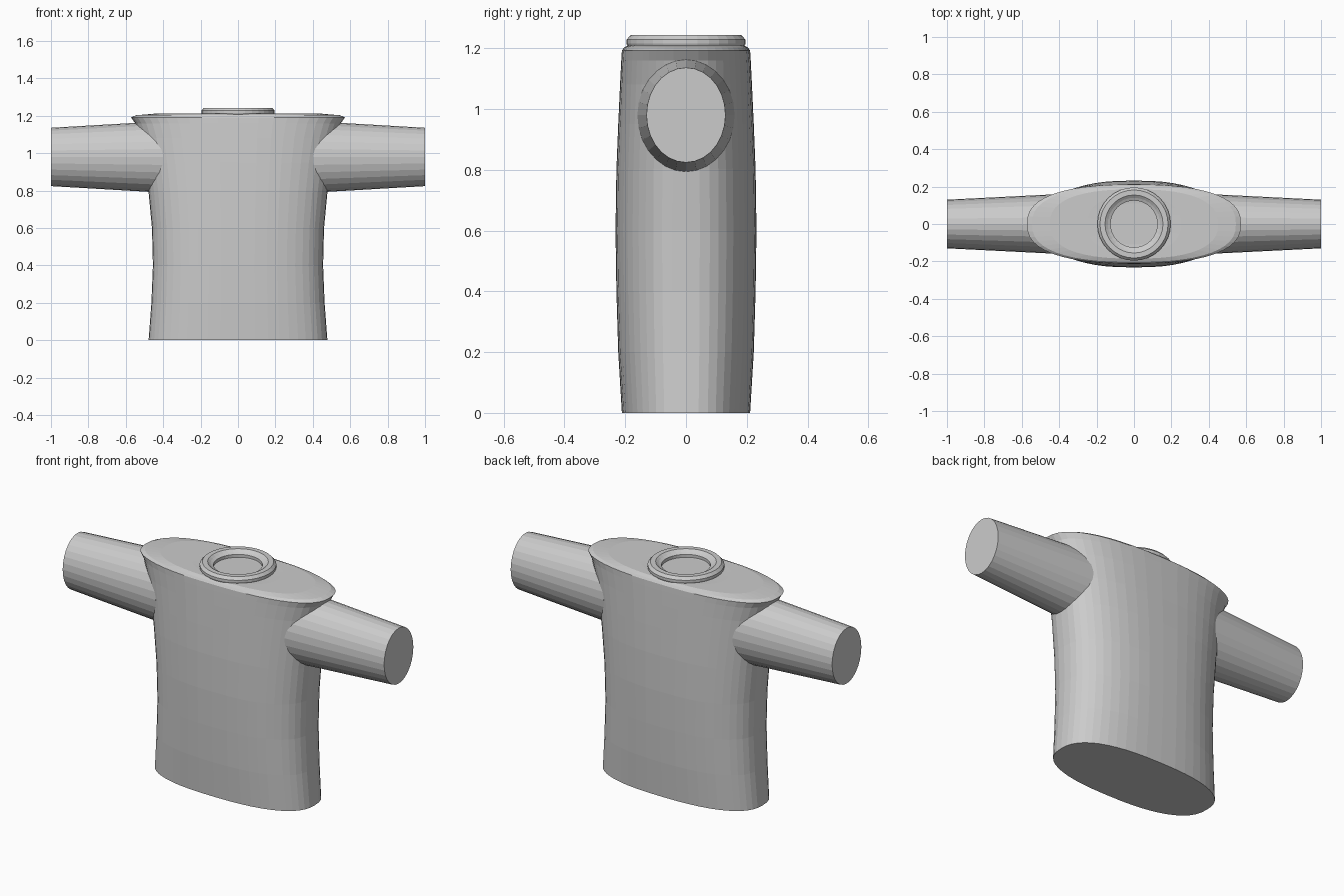
import bpy, bmesh
from math import sin, cos, pi

if "Cube" in bpy.data.objects:
    bpy.data.objects.remove(bpy.data.objects["Cube"])


def loft(name, rings, cap_start=True, cap_end=True):
    """Skin a list of equally sized closed rings."""
    bm = bmesh.new()
    loops = [[bm.verts.new(p) for p in ring] for ring in rings]
    n = len(loops[0])
    for a, b in zip(loops, loops[1:]):
        for i in range(n):
            j = (i + 1) % n
            bm.faces.new((a[i], a[j], b[j], b[i]))
    if cap_start:
        bm.faces.new(loops[0][::-1])
    if cap_end:
        bm.faces.new(loops[-1])
    bmesh.ops.recalc_face_normals(bm, faces=bm.faces)
    mesh = bpy.data.meshes.new(name)
    bm.to_mesh(mesh)
    bm.free()
    obj = bpy.data.objects.new(name, mesh)
    bpy.context.collection.objects.link(obj)
    return obj


def oval(a, b, z, n=48, power=2.5):
    """Horizontal rounded oval with half-width a and half-depth b."""
    def curve(v):
        return (1 if v >= 0 else -1) * abs(v) ** (2 / power)
    return [(a * curve(cos(2 * pi * i / n)), b * curve(sin(2 * pi * i / n)), z)
            for i in range(n)]


def sleeve_ring(x, ry, rz, z=0.98, n=28):
    return [(x, ry * cos(2 * pi * i / n), z + rz * sin(2 * pi * i / n))
            for i in range(n)]


# Torso: waisted in x, bulging in y, with a softly domed shoulder top
profile = [(0.478, 0.211, 0), (0.463, 0.223, 0.2), (0.455, 0.229, 0.4),
           (0.460, 0.232, 0.6), (0.479, 0.229, 0.8), (0.500, 0.223, 0.95),
           (0.524, 0.217, 1.08), (0.550, 0.213, 1.16), (0.572, 0.211, 1.192),
           (0.545, 0.203, 1.203), (0.45, 0.185, 1.211), (0.25, 0.15, 1.211),
           (0.13, 0.11, 1.208)]
loft("torso", [oval(*p) for p in profile])

# Sleeves: tapering oval tubes, mirrored left and right
for side, label in ((1, "right"), (-1, "left")):
    loft("sleeve_" + label, [sleeve_ring(side * 0.40, 0.16, 0.191),
                             sleeve_ring(side * 1.0, 0.13, 0.156)])

# Collar: lathed ring with bevelled lips
collar_profile = [(0.19, 1.2), (0.196, 1.215), (0.196, 1.228), (0.182, 1.243),
                  (0.155, 1.243), (0.14, 1.232), (0.125, 1.225), (0.125, 1.2)]
loft("collar", [oval(r, r, z, 32, 2) for r, z in collar_profile], False, False)
